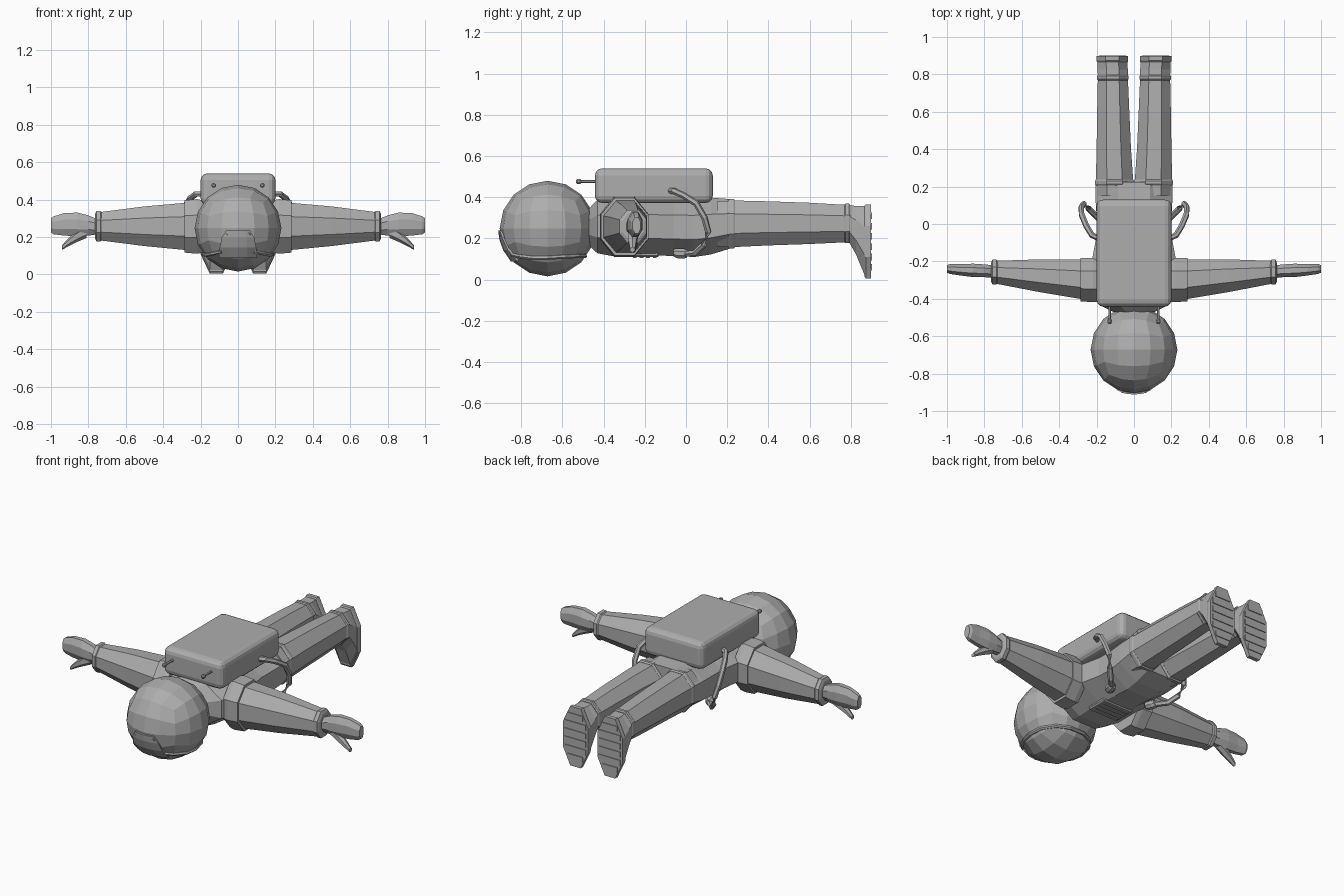
import bpy, bmesh, math
from mathutils import Vector

grey = bpy.data.materials.new("suit_grey")
grey.diffuse_color = (0.42, 0.42, 0.42, 1)


def finish(name, bm, mirror=False):
    bmesh.ops.recalc_face_normals(bm, faces=bm.faces)
    me = bpy.data.meshes.new(name)
    bm.to_mesh(me)
    bm.free()
    me.materials.append(grey)
    ob = bpy.data.objects.new(name, me)
    bpy.context.collection.objects.link(ob)
    if mirror:
        ob.modifiers.new("mirror", 'MIRROR')
    return ob


def loft(name, axis, rings, mirror=False, sides=8):
    """Skin of flat-sided rings; ring = (along, centre_a, centre_b, half_a, half_b)."""
    bm = bmesh.new()
    k = 1 / math.cos(math.pi / sides)
    loops = []
    for t, ca, cb, ha, hb in rings:
        loop = []
        for i in range(sides):
            a = 2 * math.pi * (i + 0.5) / sides
            u, v = ca + ha * k * math.cos(a), cb + hb * k * math.sin(a)
            loop.append(bm.verts.new((t, u, v) if axis == 'x' else (u, t, v)))
        loops.append(loop)
    for p, q in zip(loops, loops[1:]):
        for i in range(sides):
            j = (i + 1) % sides
            bm.faces.new((p[i], p[j], q[j], q[i]))
    bm.faces.new(loops[0])
    bm.faces.new(loops[-1])
    return finish(name, bm, mirror)


def box(name, lo, hi, bevel=0.0, segs=2, mirror=False):
    bm = bmesh.new()
    bmesh.ops.create_cube(bm, size=1)
    for v in bm.verts:
        v.co = [(l + h) / 2 + c * (h - l) for l, h, c in zip(lo, hi, v.co)]
    if bevel:
        bmesh.ops.bevel(bm, geom=bm.edges[:], offset=bevel, segments=segs,
                        profile=0.5, affect='EDGES')
    return finish(name, bm, mirror)


def tube(name, pts, radius, closed=False, mirror=False, sides=6):
    """Round tube swept along a list of points."""
    pts = [Vector(p) for p in pts]
    n = len(pts)
    bm = bmesh.new()
    loops = []
    for i, p in enumerate(pts):
        a = pts[(i - 1) % n] if closed or i else p
        b = pts[(i + 1) % n] if closed or i < n - 1 else p
        d = (b - a).normalized()
        u = d.cross(Vector((0.31, 0.2, 1))).normalized()
        w = d.cross(u)
        loops.append([bm.verts.new(p + radius * (u * math.cos(t) + w * math.sin(t)))
                      for t in (2 * math.pi * s / sides for s in range(sides))])
    for i in range(n if closed else n - 1):
        p, q = loops[i], loops[(i + 1) % n]
        for s in range(sides):
            r = (s + 1) % sides
            bm.faces.new((p[s], p[r], q[r], q[s]))
    if not closed:
        bm.faces.new(loops[0])
        bm.faces.new(loops[-1])
    return finish(name, bm, mirror)


# Helmet: cube subdivided and blown up to a faceted ball
HC, HR = Vector((0, -0.672, 0.248)), 0.232


def on_helmet(p, r=HR):
    return HC + Vector(p).normalized() * r


bm = bmesh.new()
bmesh.ops.create_cube(bm, size=2)
bmesh.ops.subdivide_edges(bm, edges=bm.edges[:], cuts=3, use_grid_fill=True)
for v in bm.verts:
    v.co = on_helmet([math.tan(c * math.pi / 4) for c in v.co])
finish("helmet", bm)

# Visor rim on the face side
half = [(0.06, -0.225, -0.03), (0.1, -0.185, -0.14), (0.15, -0.14, -0.15),
        (0.19, -0.07, -0.16), (0.2, 0.0, -0.155), (0.185, 0.09, -0.15),
        (0.13, 0.16, -0.145), (0.05, 0.19, -0.14)]
rim = half + [(-x, y, z) for x, y, z in reversed(half)]
tube("visor_rim", [on_helmet(p, HR - 0.002) for p in rim], 0.011, closed=True)

# Brow plate at the crown of the helmet
bm = bmesh.new()
rows = []
for z, w in ((-0.01, 0.06), (-0.05, 0.085), (-0.1, 0.095), (-0.155, 0.1)):
    rows.append([bm.verts.new(on_helmet((w * s, -math.sqrt(HR**2 - z * z - (w * s)**2), z), HR + 0.003))
                 for s in (-1, -0.5, 0, 0.5, 1)])
for p, q in zip(rows, rows[1:]):
    for i in range(4):
        bm.faces.new((p[i], p[i + 1], q[i + 1], q[i]))
brow = finish("brow_plate", bm)
sol = brow.modifiers.new("thickness", 'SOLIDIFY')
sol.thickness = 0.009
sol.offset = 0

# Torso
loft("torso", 'y', [(y, 0, z, hx, hz) for y, z, hx, hz in (
    (-0.47, 0.255, 0.11, 0.09), (-0.43, 0.258, 0.19, 0.13), (-0.36, 0.258, 0.222, 0.143),
    (-0.18, 0.258, 0.222, 0.14), (-0.06, 0.255, 0.2, 0.14), (0.04, 0.253, 0.2, 0.143),
    (0.12, 0.26, 0.205, 0.138), (0.225, 0.272, 0.205, 0.118))])

# Shoulder cuffs, arms, wrists, gloves
loft("shoulder_cuff", 'x', [(0.19, -0.3, 0.257, 0.115, 0.14),
                            (0.22, -0.3, 0.257, 0.118, 0.146),
                            (0.285, -0.298, 0.257, 0.115, 0.14)], True)
loft("arm", 'x', [(0.26, -0.297, 0.257, 0.108, 0.128), (0.5, -0.277, 0.258, 0.088, 0.106),
                  (0.75, -0.257, 0.258, 0.06, 0.074)], True)
loft("wrist_ring", 'x', [(0.728, -0.257, 0.258, 0.06, 0.076), (0.735, -0.257, 0.258, 0.066, 0.081),
                         (0.757, -0.257, 0.258, 0.066, 0.081), (0.764, -0.257, 0.258, 0.05, 0.066)], True)
loft("glove", 'x', [(0.75, -0.255, 0.255, 0.034, 0.04), (0.8, -0.25, 0.262, 0.034, 0.054),
                    (0.86, -0.248, 0.268, 0.036, 0.063), (0.93, -0.245, 0.268, 0.03, 0.06),
                    (0.985, -0.24, 0.263, 0.027, 0.048), (1.0, -0.24, 0.263, 0.02, 0.038)], True)
loft("thumb", 'x', [(0.81, -0.252, 0.23, 0.02, 0.03), (0.86, -0.257, 0.205, 0.022, 0.027),
                    (0.9, -0.26, 0.178, 0.018, 0.02), (0.94, -0.26, 0.145, 0.012, 0.011)], True, 6)

# Legs and hip rings
loft("leg", 'y', [(0.15, 0.103, 0.27, 0.1, 0.11), (0.23, 0.104, 0.271, 0.1, 0.113),
                  (0.4, 0.108, 0.273, 0.092, 0.107), (0.6, 0.111, 0.273, 0.086, 0.1),
                  (0.79, 0.113, 0.272, 0.08, 0.09)], True)
loft("hip_ring", 'y', [(0.205, 0.104, 0.271, 0.1, 0.115), (0.213, 0.104, 0.271, 0.104, 0.121),
                       (0.23, 0.104, 0.271, 0.104, 0.121), (0.238, 0.104, 0.271, 0.1, 0.114)], True)

# Boots: ankle ring, tapered foot, flat sole with tread bars
loft("ankle_ring", 'y', [(0.768, 0.113, 0.273, 0.08, 0.091), (0.774, 0.113, 0.273, 0.084, 0.096),
                         (0.79, 0.113, 0.273, 0.084, 0.096), (0.797, 0.113, 0.273, 0.08, 0.09)], True)
loft("boot", 'y', [(0.79, 0.113, 0.272, 0.08, 0.088), (0.825, 0.114, 0.24, 0.081, 0.118),
                   (0.868, 0.116, 0.188, 0.08, 0.17)], True)
loft("sole", 'y', [(0.866, 0.116, 0.187, 0.082, 0.172), (0.873, 0.116, 0.185, 0.085, 0.18),
                   (0.897, 0.116, 0.185, 0.085, 0.18)], True)
for i in range(6):
    z = 0.06 + i * 0.05
    w = 0.05 if i in (0, 5) else 0.072
    box(f"tread_bar_{i + 1}", (0.116 - w, 0.892, z - 0.016), (0.116 + w, 0.902, z + 0.016), mirror=True)

# Backpack with two aerials
box("backpack", (-0.2, -0.442, 0.372), (0.2, 0.13, 0.54), 0.035, 3)
tube("aerial", [(0.13, -0.43, 0.476), (0.13, -0.51, 0.476)], 0.007, mirror=True)
loft("aerial_tip", 'y', [(-0.534, 0.13, 0.476, 0.006, 0.006), (-0.526, 0.13, 0.476, 0.012, 0.012),
                         (-0.514, 0.13, 0.476, 0.012, 0.012), (-0.506, 0.13, 0.476, 0.006, 0.006)], True)

# Hoses from pack sides round to the belly
tube("hose", [(0.18, -0.08, 0.432), (0.225, -0.06, 0.43), (0.255, -0.01, 0.408), (0.28, 0.05, 0.37),
              (0.282, 0.09, 0.3), (0.268, 0.108, 0.23), (0.245, 0.085, 0.17),
              (0.205, 0.045, 0.13), (0.16, 0.0, 0.125), (0.13, -0.03, 0.135)], 0.016, mirror=True)
loft("hose_socket", 'y', [(-0.06, 0.14, 0.13, 0.018, 0.018), (-0.045, 0.14, 0.128, 0.026, 0.024),
                          (-0.01, 0.15, 0.126, 0.026, 0.024), (0.005, 0.155, 0.126, 0.018, 0.018)], True)

# Chest control box with ribs
box("chest_box", (-0.105, -0.27, 0.11), (0.105, -0.13, 0.16), 0.008, 1)
for i in range(4):
    y = -0.248 + i * 0.032
    box(f"chest_rib_{i + 1}", (-0.085, y - 0.009, 0.105), (0.085, y + 0.009, 0.114))
